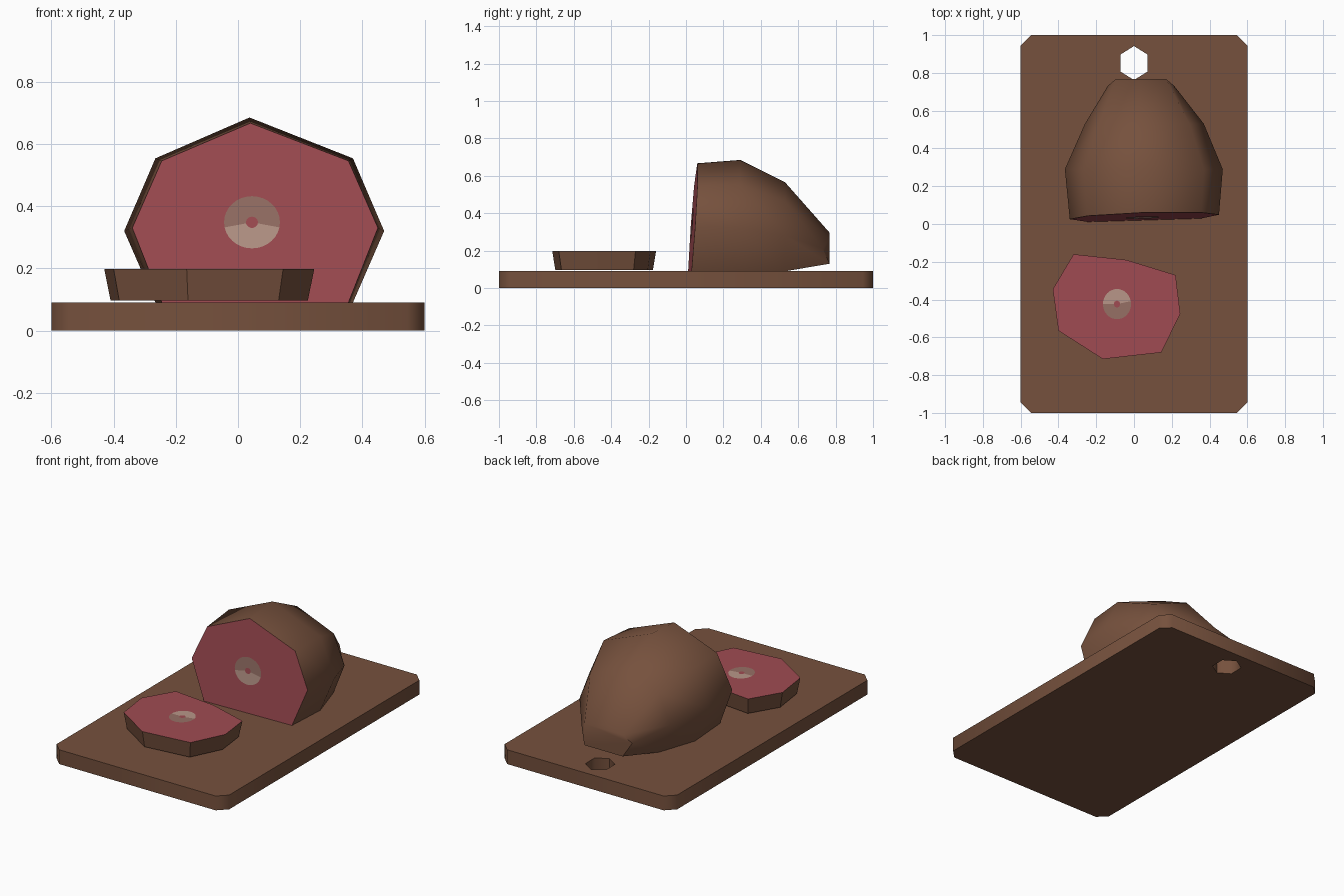
import bpy, bmesh, math
from mathutils import Vector

if "Cube" in bpy.data.objects:
    bpy.data.objects.remove(bpy.data.objects["Cube"])


def material(name, srgb):
    m = bpy.data.materials.new(name)
    m.diffuse_color = [((c / 255 + 0.055) / 1.055) ** 2.4 for c in srgb] + [1]
    m.use_nodes = True
    m.node_tree.nodes["Principled BSDF"].inputs["Base Color"].default_value = m.diffuse_color
    return m


wood = material("wood_brown", (118, 81, 61))
rind = material("rind_brown", (118, 81, 61))
meat = material("meat_pink", (160, 75, 82))
bone_dark = material("bone_dark", (150, 112, 101))
bone_light = material("bone_light", (184, 150, 136))


def finish(name, bm, mats, angle=None):
    me = bpy.data.meshes.new(name)
    bm.to_mesh(me)
    bm.free()
    ob = bpy.data.objects.new(name, me)
    bpy.context.collection.objects.link(ob)
    for m in mats:
        me.materials.append(m)
    if angle:
        bpy.ops.object.select_all(action='DESELECT')
        ob.select_set(True)
        bpy.context.view_layer.objects.active = ob
        bpy.ops.object.shade_smooth_by_angle(angle=math.radians(angle))
    return ob


def loft(rings, start_mat, end_mat):
    """Skin a list of equal-sized point rings and cap both ends."""
    bm = bmesh.new()
    vs = [[bm.verts.new(p) for p in r] for r in rings]
    n = len(vs[0])
    for a, b in zip(vs, vs[1:]):
        for i in range(n):
            j = (i + 1) % n
            bm.faces.new((a[i], a[j], b[j], b[i]))
    bm.faces.new(vs[0]).material_index = start_mat
    bm.faces.new(vs[-1]).material_index = end_mat
    bmesh.ops.recalc_face_normals(bm, faces=bm.faces)
    return bm


def bone_disc(name, place, light_rule, r):
    """Thin painted disc: meat-coloured marrow inside a two-tone bone ring."""
    bm = bmesh.new()
    n = 32
    rings = []
    for rad in (0.018, r):
        rings.append([bm.verts.new(place(rad * math.cos(2 * math.pi * i / n),
                                         rad * math.sin(2 * math.pi * i / n)))
                      for i in range(n)])
    bm.faces.new(rings[0]).material_index = 0
    for i in range(n):
        j = (i + 1) % n
        f = bm.faces.new((rings[0][i], rings[1][i], rings[1][j], rings[0][j]))
        f.material_index = 2 if light_rule(2 * math.pi * (i + 0.5) / n) else 1
    finish(name, bm, [meat, bone_dark, bone_light])


# Board with clipped corners and a hexagonal hanging hole
T, C = 0.09, 0.055
outline = [(sx * x, sy * y) for sx, sy, pts in (
    (1, 1, ((0.6, 1 - C), (0.6 - C, 1))), (-1, 1, ((0.6 - C, 1), (0.6, 1 - C))),
    (-1, -1, ((0.6, 1 - C), (0.6 - C, 1))), (1, -1, ((0.6 - C, 1), (0.6, 1 - C))))
    for x, y in pts]
board = finish("cutting_board",
               loft([[(x, y, z) for x, y in outline] for z in (0, T)], 0, 0), [wood])
hexagon = [(0.083 * math.sin(math.pi * i / 3), 0.852 + 0.09 * math.cos(math.pi * i / 3))
           for i in range(6)]
cutter = finish("hole_cutter",
                loft([[(x, y, z) for x, y in hexagon] for z in (-0.1, 0.2)], 0, 0), [wood])
cutter.hide_render = True
bpy.context.view_layer.objects.active = board
mod = board.modifiers.new("hanging_hole", 'BOOLEAN')
mod.object, mod.operation, mod.solver = cutter, 'DIFFERENCE', 'EXACT'
bpy.ops.object.modifier_apply(modifier=mod.name)
bpy.data.objects.remove(cutter)
board.select_set(True)
bpy.ops.object.shade_smooth_by_angle(angle=math.radians(62))


# Roast: seven-sided rings shrinking towards the back
def cut_y(x, z):
    return 0.037 + 0.03 * (x - 0.05) + 0.07 * (z - 0.33)


def ring(y, cx, hw, zs, zt, zb, side_pull=0):
    pts = []
    for u, v in ((0, 1), (.76, .64), (1, 0), (.76, -1), (-.76, -1), (-1, 0), (-.76, .64)):
        x = cx + hw * u - (0.015 if u == 0 else 0)
        z = zs + v * ((zt - zs) if v > 0 else (zs - zb))
        yy = cut_y(x, z) if y is None else y - (side_pull if abs(u) == 1 else 0)
        pts.append((x, yy, z))
    return pts


roast = loft([ring(None, 0.055, 0.395, 0.33, 0.667, 0.09),
              ring(0.29, 0.052, 0.418, 0.32, 0.685, 0.09),
              ring(0.53, 0.055, 0.315, 0.28, 0.565, 0.09),
              ring(0.767, 0.037, 0.175, 0.21, 0.297, 0.13, 0.035)], 1, 0)
finish("roast", roast, [rind, meat], 55)
bone_disc("roast_bone",
          lambda a, b: (0.045 + a * 1.07, cut_y(0.045 + a, 0.348 + b) - 0.004, 0.348 + b),
          lambda t: math.sin(t) < -0.15, 0.084)

# Slice lying on the board, slightly narrower underneath
top = [(-0.32, -0.16), (-0.04, -0.19), (0.22, -0.27), (0.245, -0.475),
       (0.145, -0.68), (-0.165, -0.715), (-0.40, -0.565), (-0.43, -0.345)]
mid = Vector((-0.095, -0.44))
levels = []
for z, s in ((0.096, 0.94), (0.197, 1.0)):
    levels.append([(*(mid + (Vector(p) - mid) * s), z) for p in top])
finish("meat_slice", loft(levels, 1, 1), [rind, meat])
bone_disc("slice_bone",
          lambda a, b: (-0.09 + a * 0.93, -0.424 + b, 0.2),
          lambda t: math.sin(t - 0.1) > 0.05, 0.08)
